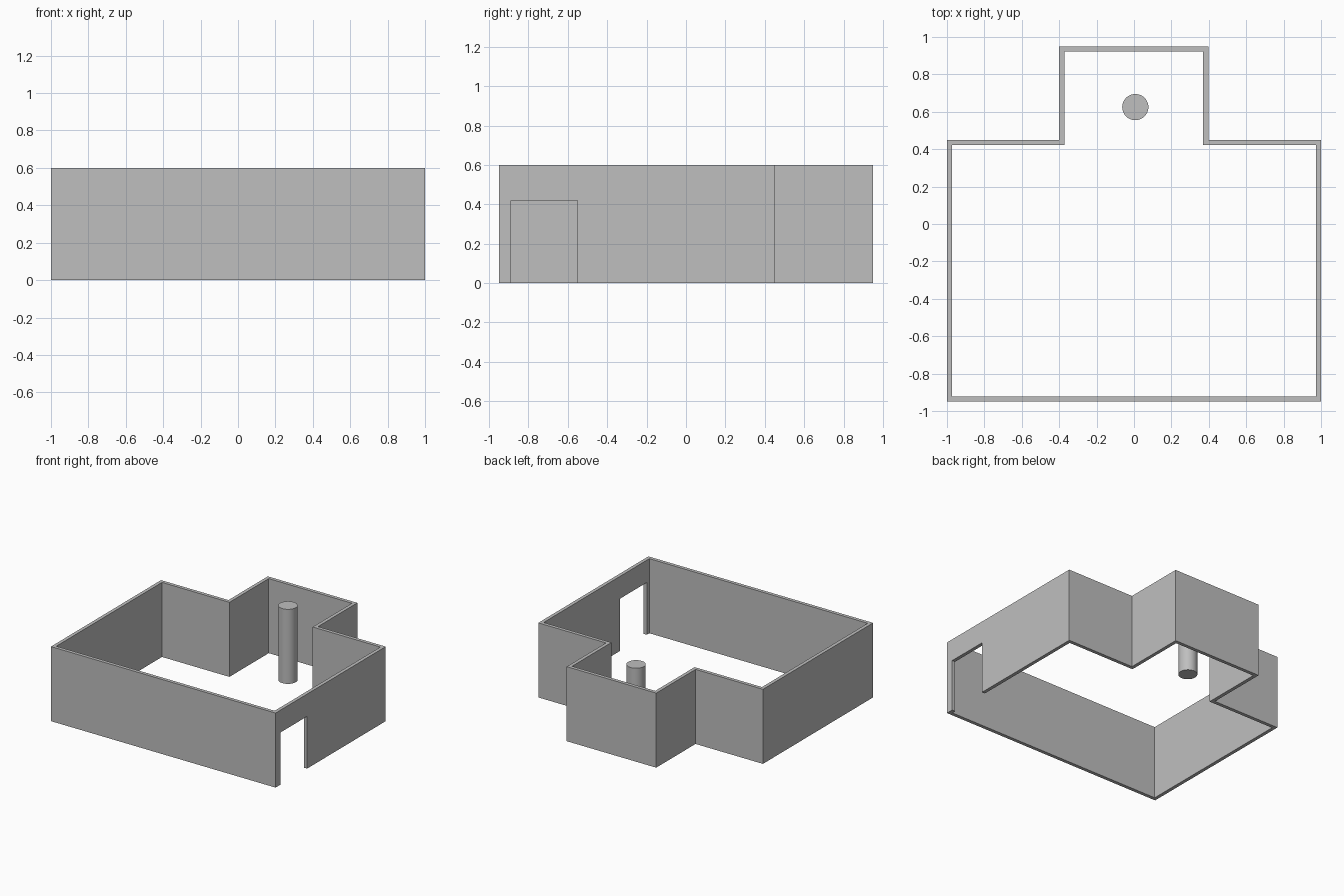
import bpy, bmesh
from mathutils import Vector

cube = bpy.data.objects.get("Cube")
if cube:
    bpy.data.objects.remove(cube, do_unlink=True)

HEIGHT, THICKNESS = 0.6, 0.028

grey = bpy.data.materials.new("plain_grey")
grey.use_nodes = True
colour = (0.52, 0.52, 0.52, 1)
grey.diffuse_color = colour
grey.node_tree.nodes["Principled BSDF"].inputs["Base Color"].default_value = colour


def add_object(name, bm):
    bmesh.ops.recalc_face_normals(bm, faces=bm.faces)
    mesh = bpy.data.meshes.new(name)
    bm.to_mesh(mesh)
    bm.free()
    mesh.materials.append(grey)
    obj = bpy.data.objects.new(name, mesh)
    bpy.context.collection.objects.link(obj)
    return obj


def select_only(obj):
    bpy.ops.object.select_all(action="DESELECT")
    obj.select_set(True)
    bpy.context.view_layer.objects.active = obj


def inset(points, t):
    # Mitred inward offset of a counter-clockwise, right-angled outline
    result = []
    for i, p in enumerate(points):
        a = (p - points[i - 1]).normalized()
        b = (points[(i + 1) % len(points)] - p).normalized()
        result.append(p + t * Vector((-a.y - b.y, a.x + b.x)))
    return result


# Perimeter walls: room with a narrower alcove at the back
outline = [Vector(p) for p in (
    (-1, -0.95), (1, -0.95), (1, 0.45), (0.397, 0.45),
    (0.397, 0.95), (-0.4, 0.95), (-0.4, 0.45), (-1, 0.45))]
bm = bmesh.new()
rings = [[bm.verts.new((p.x, p.y, z)) for p in loop]
         for loop, z in ((outline, 0), (outline, HEIGHT),
                         (inset(outline, THICKNESS), HEIGHT),
                         (inset(outline, THICKNESS), 0))]
n = len(outline)
for r in range(4):
    lower, upper = rings[r], rings[(r + 1) % 4]
    for i in range(n):
        j = (i + 1) % n
        bm.faces.new((lower[i], lower[j], upper[j], upper[i]))
walls = add_object("perimeter_walls", bm)

# Doorway cut through the left wall
bm = bmesh.new()
bmesh.ops.create_cube(bm, size=1)
bmesh.ops.scale(bm, verts=bm.verts, vec=(0.2, 0.34, 0.84))
bmesh.ops.translate(bm, verts=bm.verts, vec=(1, -0.72, 0))
cutter = add_object("doorway_cutter", bm)
cutter.hide_render = True
cut = walls.modifiers.new("doorway", "BOOLEAN")
cut.operation = "DIFFERENCE"
cut.solver = "EXACT"
cut.object = cutter
select_only(walls)
bpy.ops.object.modifier_apply(modifier=cut.name)
bpy.data.objects.remove(cutter, do_unlink=True)

# Round column in front of the alcove
bm = bmesh.new()
bmesh.ops.create_cone(bm, cap_ends=True, segments=48, radius1=0.07,
                      radius2=0.07, depth=HEIGHT)
bmesh.ops.translate(bm, verts=bm.verts, vec=(0.007, 0.625, HEIGHT / 2))
column = add_object("column", bm)
select_only(column)
bpy.ops.object.shade_smooth_by_angle()
